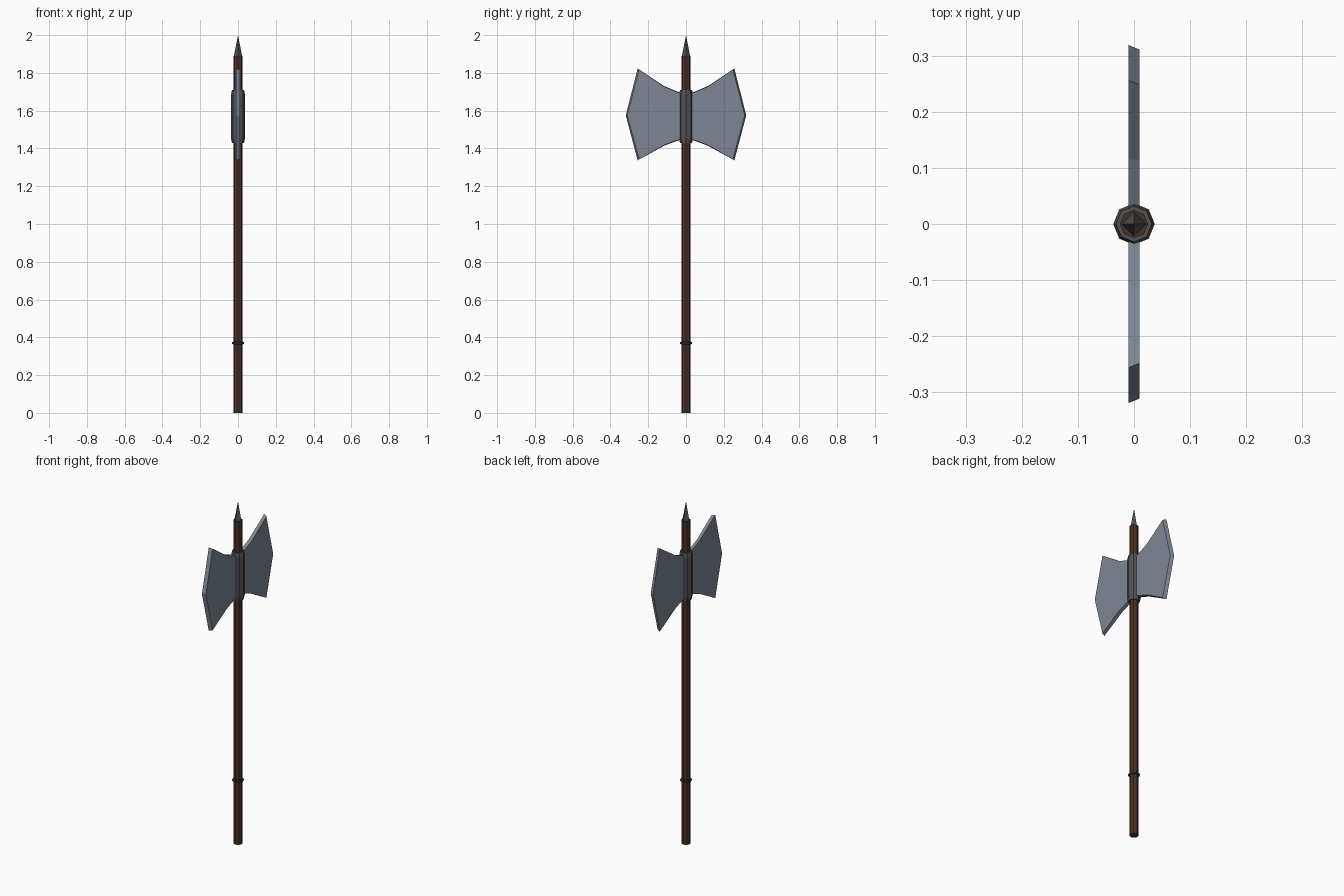
import bpy, bmesh, math

if "Cube" in bpy.data.objects:
    bpy.data.objects.remove(bpy.data.objects["Cube"])


def material(name, rgb):
    m = bpy.data.materials.new(name)
    m.diffuse_color = (*rgb, 1)
    m.use_nodes = True
    m.node_tree.nodes["Principled BSDF"].inputs["Base Color"].default_value = m.diffuse_color
    return m


wood = material("dark rusty brown", (0.068, 0.030, 0.018))
steel = material("blue grey steel", (0.205, 0.240, 0.295))
iron = material("dark iron", (0.085, 0.085, 0.090))
black_iron = material("blackened iron", (0.035, 0.035, 0.042))


def finish(name, bm, mat):
    bmesh.ops.recalc_face_normals(bm, faces=bm.faces)
    me = bpy.data.meshes.new(name)
    bm.to_mesh(me)
    bm.free()
    me.materials.append(mat)
    ob = bpy.data.objects.new(name, me)
    bpy.context.collection.objects.link(ob)
    return ob


def turned(name, profile, sides, mat):
    """Closed faceted column from (radius, height) pairs; radius 0 is a tip."""
    bm = bmesh.new()
    rings = []
    for r, z in profile:
        n = sides if r > 0 else 1
        rings.append([bm.verts.new((r * math.cos(math.tau * i / n),
                                    r * math.sin(math.tau * i / n), z))
                      for i in range(n)])
    for a, b in zip(rings, rings[1:]):
        for i in range(sides):
            j = (i + 1) % sides
            if len(b) == 1:
                bm.faces.new((a[i], a[j], b[0]))
            else:
                bm.faces.new((a[i], a[j], b[j], b[i]))
    for ring in (rings[0], rings[-1]):
        if len(ring) > 1:
            bm.faces.new(ring)
    return finish(name, bm, mat)


# Shaft, grip ring, socket and top spike
turned("shaft", [(0.025, 0), (0.025, 1.89)], 8, wood)
turned("grip_ring", [(0.027, 0.363), (0.031, 0.366), (0.031, 0.374), (0.027, 0.377)], 8, black_iron)
turned("socket", [(0.032, 1.43), (0.037, 1.455), (0.037, 1.685), (0.032, 1.71)], 8, iron)
turned("top_spike", [(0.022, 1.89), (0, 2.0)], 4, iron)

# Blades: flat plates, with the rim slanting in towards the +x face
outline = [(0.02, 1.69), (0.115, 1.73), (0.256, 1.823), (0.319, 1.575),
           (0.256, 1.337), (0.115, 1.415), (0.02, 1.45)]


def blade(name, side):
    bm = bmesh.new()
    back = [bm.verts.new((-0.01, side * y, z)) for y, z in outline]
    front = [bm.verts.new((0.01, side * (y - (0.008 if y > 0.2 else 0)),
                           1.575 + (z - 1.575) * 0.98)) for y, z in outline]
    bm.faces.new(back)
    bm.faces.new(front)
    for i in range(len(outline)):
        j = (i + 1) % len(outline)
        bm.faces.new((back[i], back[j], front[j], front[i]))
    finish(name, bm, steel)


blade("back_blade", 1)
blade("front_blade", -1)
